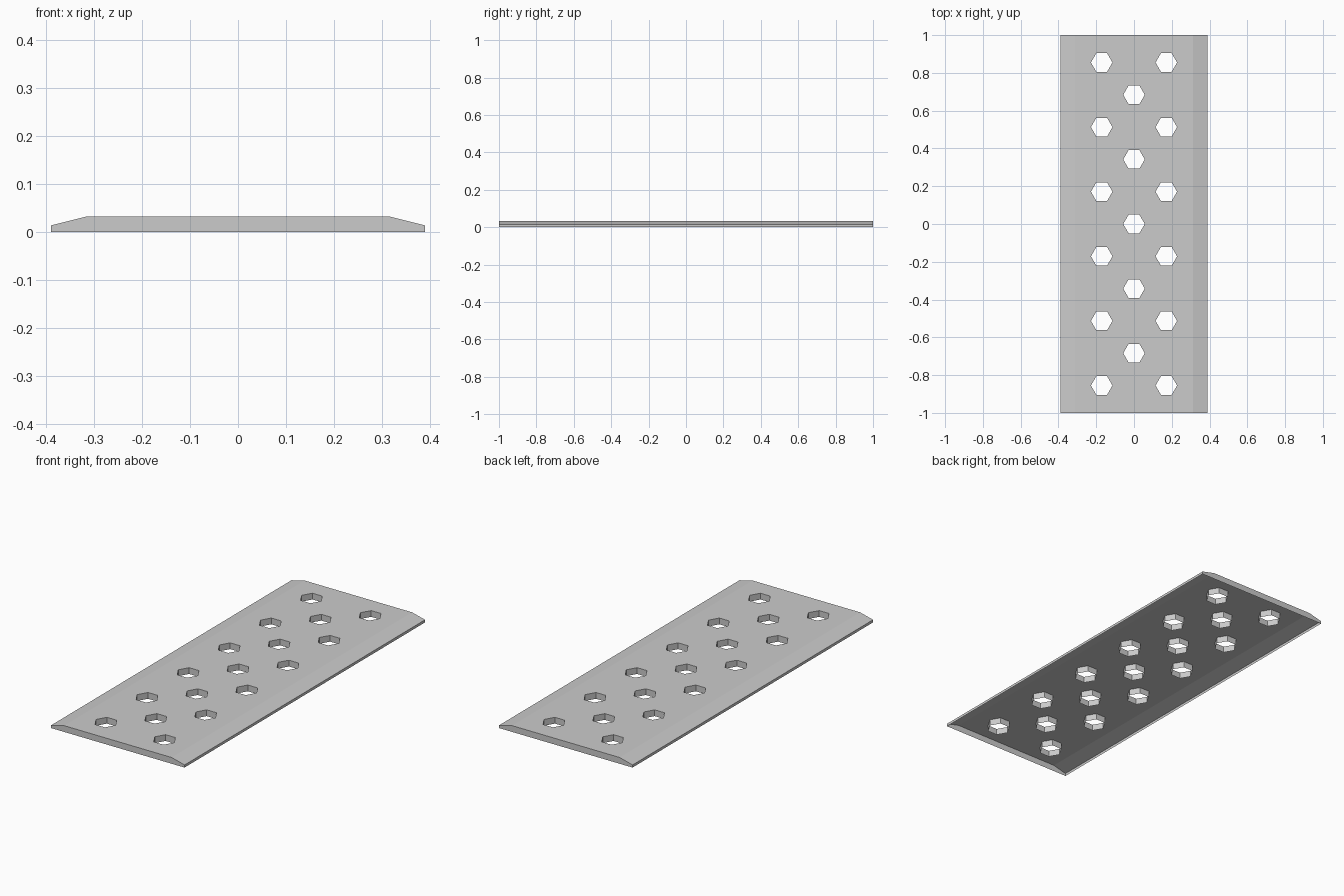
import bpy
import bmesh
from mathutils import Matrix

cube = bpy.data.objects.get("Cube")
if cube:
    bpy.data.objects.remove(cube, do_unlink=True)

HALF_WIDTH, HALF_TOP, HALF_LENGTH = 0.389, 0.313, 1.0
EDGE_HEIGHT, HEIGHT = 0.014, 0.033
HOLE_RADIUS, ROW_OFFSET, PITCH = 0.057, 0.171, 0.171

grey = bpy.data.materials.new("plain grey")
grey.use_nodes = True
colour = (0.6, 0.6, 0.6, 1)
grey.diffuse_color = colour
grey.node_tree.nodes["Principled BSDF"].inputs["Base Color"].default_value = colour


def make_object(name, bm):
    bmesh.ops.recalc_face_normals(bm, faces=bm.faces)
    mesh = bpy.data.meshes.new(name)
    bm.to_mesh(mesh)
    bm.free()
    mesh.materials.append(grey)
    obj = bpy.data.objects.new(name, mesh)
    bpy.context.collection.objects.link(obj)
    return obj


# Plate: bevelled cross-section drawn at the front and extruded to the back
half = [(HALF_WIDTH, 0), (HALF_WIDTH, EDGE_HEIGHT), (HALF_TOP, HEIGHT)]
profile = half + [(-x, z) for x, z in reversed(half)]
bm = bmesh.new()
section = bm.faces.new([bm.verts.new((x, -HALF_LENGTH, z)) for x, z in profile])
extruded = bmesh.ops.extrude_face_region(bm, geom=[section], use_keep_orig=True)
moved = [g for g in extruded["geom"] if isinstance(g, bmesh.types.BMVert)]
bmesh.ops.translate(bm, verts=moved, vec=(0, 2 * HALF_LENGTH, 0))
plate = make_object("perforated_plate", bm)

# Hexagonal holes: single holes alternate with pairs along the length
bm = bmesh.new()
for i in range(-5, 6):
    for x in ((-ROW_OFFSET, ROW_OFFSET) if i % 2 else (0,)):
        place = Matrix.Translation((x, i * PITCH, HEIGHT / 2))
        # a corner of each hexagon points sideways
        turn = Matrix.Rotation(1.5707963, 4, "Z")
        bmesh.ops.create_cone(bm, cap_ends=True, segments=6, radius1=HOLE_RADIUS,
                              radius2=HOLE_RADIUS, depth=4 * HEIGHT, matrix=place @ turn)
cutter = make_object("hole_cutter", bm)
cutter.hide_render = True

# Cut the holes and drop the helper
cut = plate.modifiers.new("holes", "BOOLEAN")
cut.operation = "DIFFERENCE"
cut.solver = "EXACT"
cut.object = cutter
bpy.context.view_layer.objects.active = plate
plate.select_set(True)
bpy.ops.object.modifier_apply(modifier=cut.name)
bpy.data.objects.remove(cutter, do_unlink=True)

# Open the underside: a hollow shell with hexagonal tubes hanging inside
bm = bmesh.new()
bm.from_mesh(plate.data)
bm.normal_update()
underside = [f for f in bm.faces if f.normal.z < -0.9]
bmesh.ops.delete(bm, geom=underside, context="FACES")
bm.to_mesh(plate.data)
bm.free()
